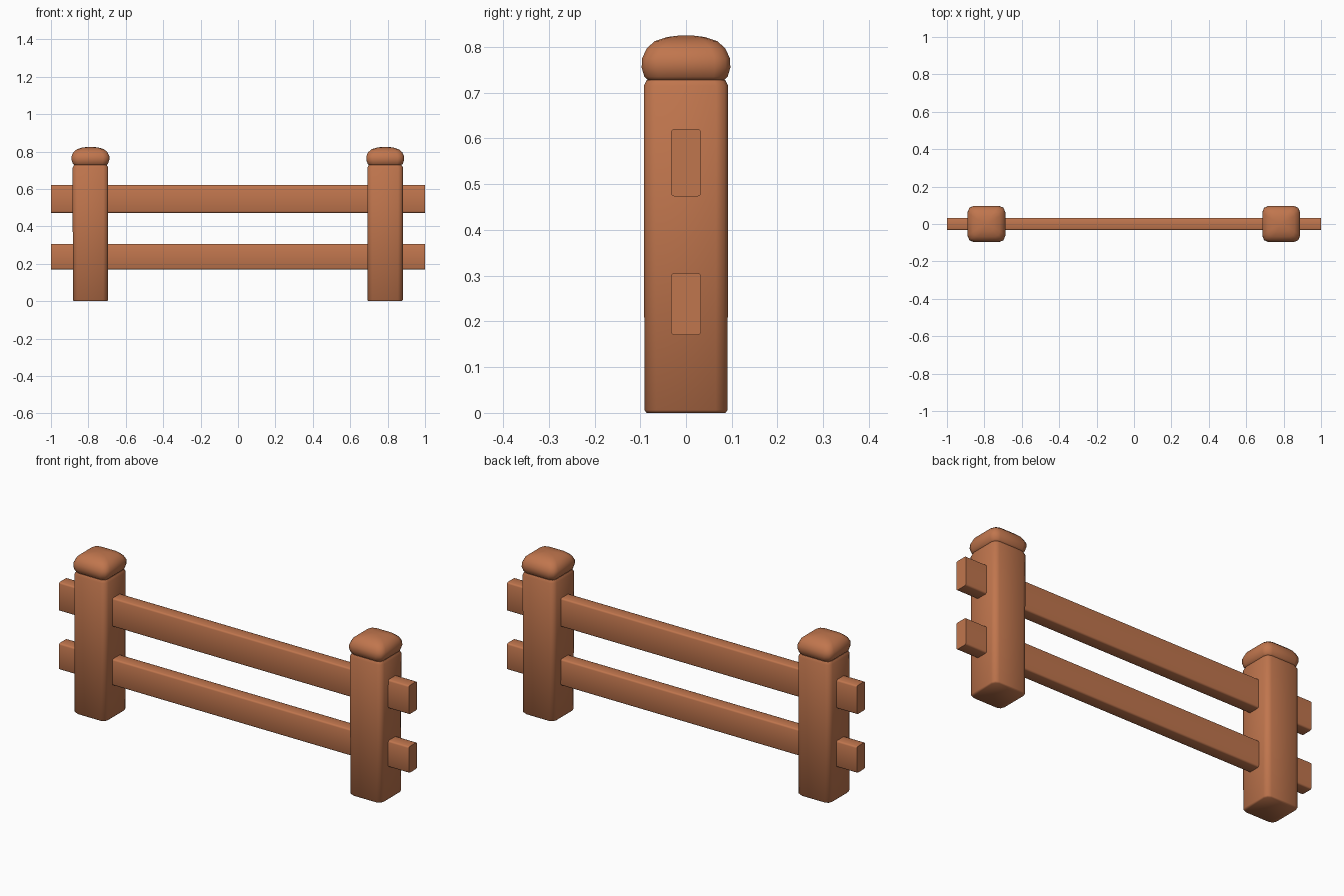
import bpy, bmesh, math
from mathutils import Matrix

if "Cube" in bpy.data.objects:
    bpy.data.objects.remove(bpy.data.objects["Cube"])

wood = bpy.data.materials.new("brown wood")
wood.diffuse_color = (0.53, 0.18, 0.075, 1)
wood.use_nodes = True
wood.node_tree.nodes["Principled BSDF"].inputs["Base Color"].default_value = wood.diffuse_color


def outline(hx, hy, r, steps=2):
    """Rounded rectangle, counter-clockwise."""
    pts = []
    for i, (sx, sy) in enumerate([(1, 1), (-1, 1), (-1, -1), (1, -1)]):
        for k in range(steps + 1):
            a = math.pi / 2 * (i + k / steps)
            pts.append((sx * (hx - r) + r * math.cos(a),
                        sy * (hy - r) + r * math.sin(a)))
    return pts


def loft(name, rings, matrix, angle=50):
    """Stack rounded rectangles (z, half x, half y, corner radius)."""
    bm = bmesh.new()
    loops = [[bm.verts.new((x, y, z)) for x, y in outline(hx, hy, r)]
             for z, hx, hy, r in rings]
    n = len(loops[0])
    for a, b in zip(loops, loops[1:]):
        for i in range(n):
            j = (i + 1) % n
            bm.faces.new((a[i], a[j], b[j], b[i]))
    bm.faces.new(loops[0][::-1])
    bm.faces.new(loops[-1])
    bm.transform(matrix)
    bmesh.ops.recalc_face_normals(bm, faces=bm.faces)
    me = bpy.data.meshes.new(name)
    bm.to_mesh(me)
    bm.free()
    me.materials.append(wood)
    ob = bpy.data.objects.new(name, me)
    bpy.context.collection.objects.link(ob)
    bpy.ops.object.select_all(action='DESELECT')
    ob.select_set(True)
    bpy.context.view_layer.objects.active = ob
    bpy.ops.object.shade_smooth_by_angle(angle=math.radians(angle))


# Posts with soft domed caps
post = [(0, 0.088, 0.086, 0.024), (0.006, 0.094, 0.091, 0.026),
        (0.715, 0.095, 0.092, 0.026), (0.728, 0.088, 0.086, 0.024)]
cap = [(0.726, 0.084, 0.082, 0.022), (0.735, 0.094, 0.091, 0.03),
       (0.755, 0.101, 0.097, 0.034), (0.775, 0.101, 0.096, 0.034),
       (0.797, 0.091, 0.086, 0.032), (0.813, 0.072, 0.068, 0.028),
       (0.822, 0.042, 0.04, 0.02), (0.825, 0.015, 0.015, 0.008)]
for side, x in (("left", -0.789), ("right", 0.787)):
    place = Matrix.Translation((x, 0, 0))
    loft(side + "_post", post, place)
    loft(side + "_post_cap", cap, place, 60)

# Rails running through both posts
along_x = Matrix.Rotation(math.pi / 2, 4, 'Y')
for name, z, h in (("upper_rail", 0.547, 0.074), ("lower_rail", 0.238, 0.068)):
    loft(name, [(-1, h, 0.033, 0.008), (1, h, 0.033, 0.008)],
         Matrix.Translation((0, 0, z)) @ along_x)
